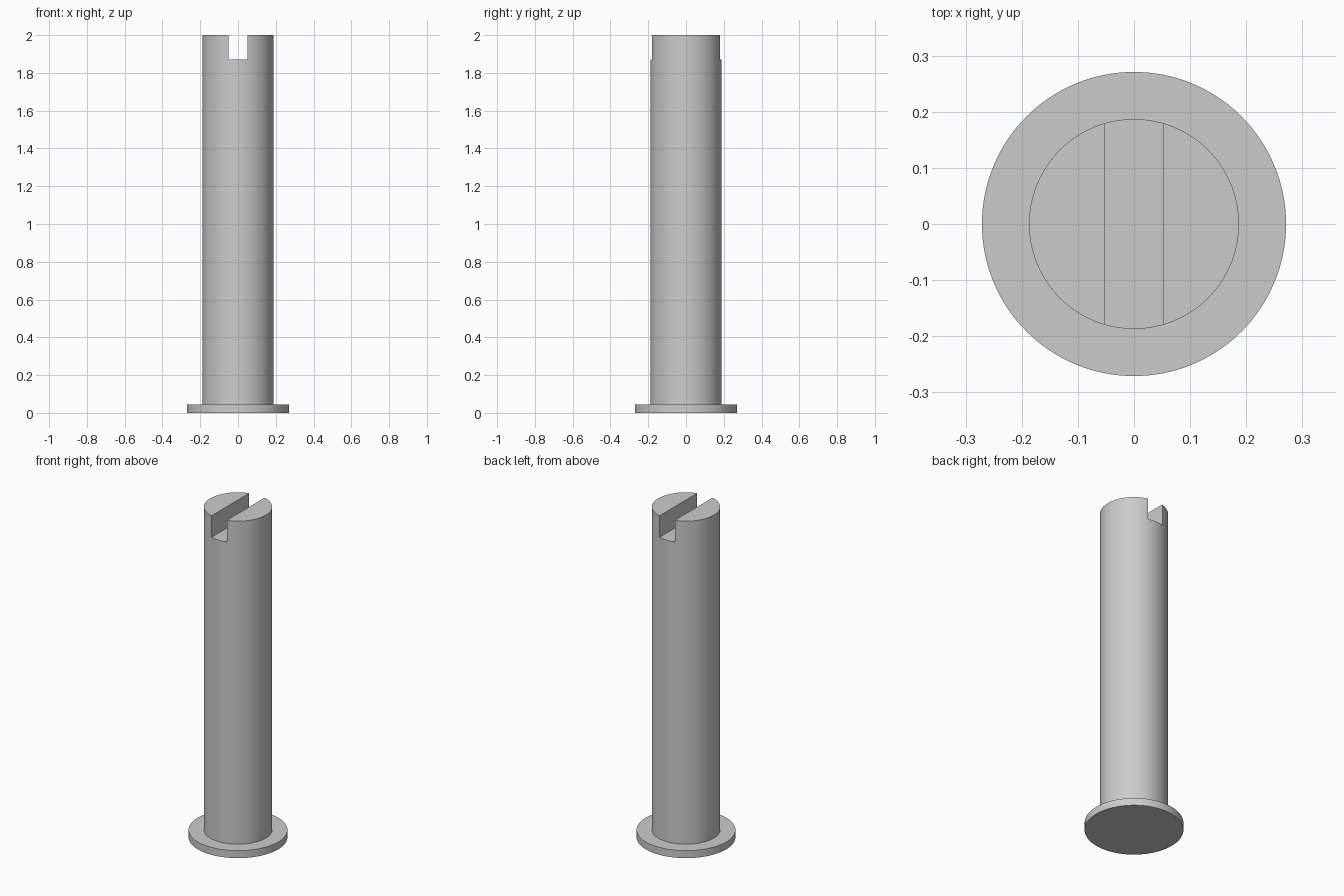
import bpy
import math

cube = bpy.data.objects.get("Cube")
if cube:
    bpy.data.objects.remove(cube, do_unlink=True)

HEIGHT = 2.0
FLANGE_RADIUS, FLANGE_HEIGHT = 0.271, 0.045
SHAFT_RADIUS = 0.187
SLOT_WIDTH, SLOT_DEPTH = 0.103, 0.13
SIDES = 128

grey = bpy.data.materials.new("plain grey")
grey.use_nodes = True
colour = (0.6, 0.6, 0.6, 1)
grey.diffuse_color = colour
grey.node_tree.nodes["Principled BSDF"].inputs["Base Color"].default_value = colour


def cylinder(name, radius, bottom, top):
    bpy.ops.mesh.primitive_cylinder_add(
        vertices=SIDES, radius=radius, depth=top - bottom,
        location=(0, 0, (bottom + top) / 2))
    part = bpy.context.object
    part.name = name
    part.data.materials.append(grey)
    return part


def apply_boolean(part, other, operation):
    mod = part.modifiers.new("boolean", "BOOLEAN")
    mod.operation = operation
    mod.solver = "EXACT"
    mod.object = other
    bpy.ops.object.select_all(action="DESELECT")
    part.select_set(True)
    bpy.context.view_layer.objects.active = part
    bpy.ops.object.modifier_apply(modifier=mod.name)
    bpy.data.objects.remove(other, do_unlink=True)


# Shaft standing in the round base flange, joined into one solid
pin = cylinder("slotted_pin", SHAFT_RADIUS, FLANGE_HEIGHT / 2, HEIGHT)
flange = cylinder("base_flange", FLANGE_RADIUS, 0, FLANGE_HEIGHT)
apply_boolean(pin, flange, "UNION")

# Slot running front to back across the top end
bpy.ops.mesh.primitive_cube_add(size=1, location=(0, 0, HEIGHT))
cutter = bpy.context.object
cutter.name = "slot_cutter"
cutter.scale = (SLOT_WIDTH, 1, 2 * SLOT_DEPTH)
cutter.hide_render = True
bpy.context.view_layer.update()
apply_boolean(pin, cutter, "DIFFERENCE")

# Smooth round walls with crisp rims
bpy.ops.object.shade_smooth_by_angle(angle=math.radians(30))
